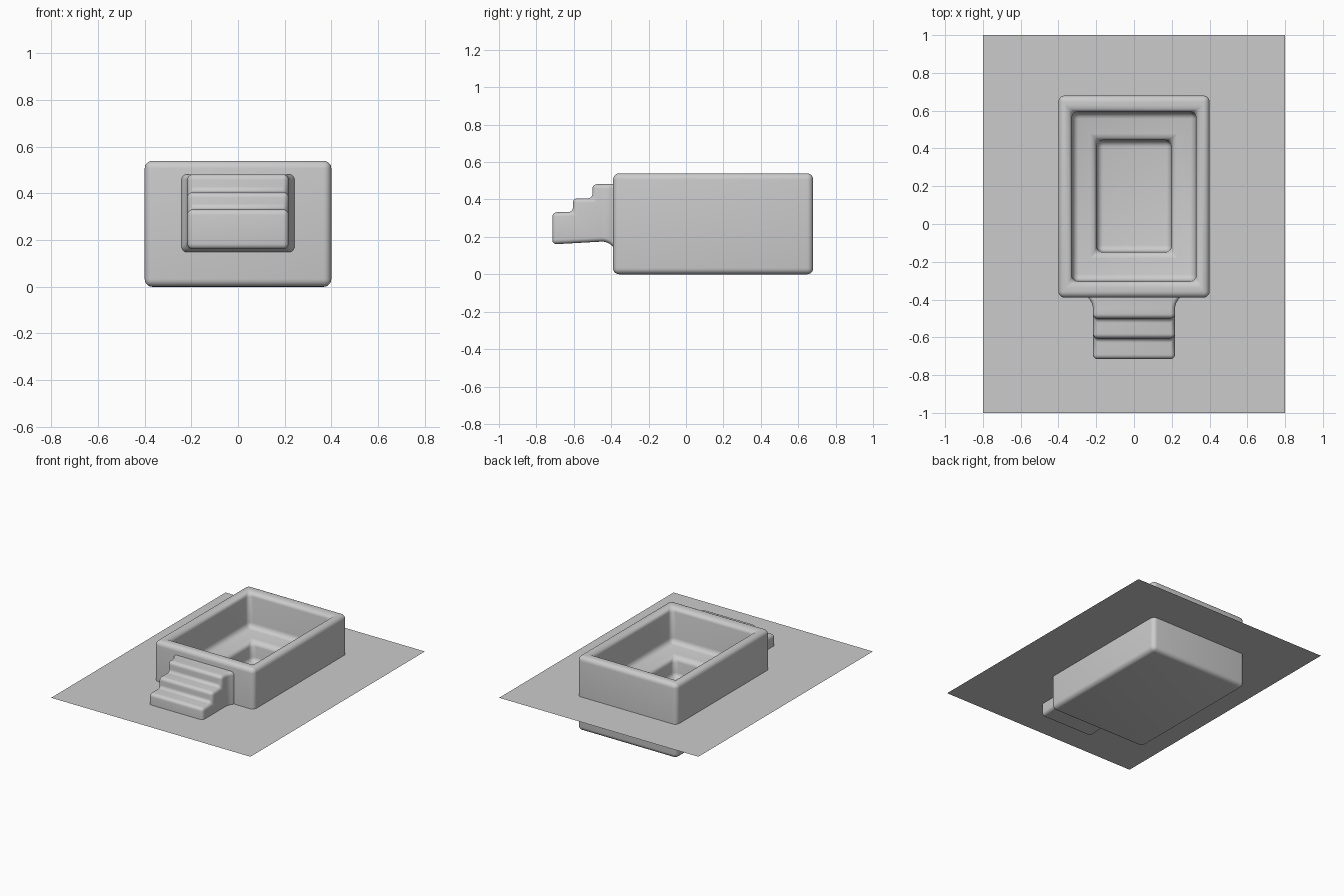
import bpy, bmesh, math

if "Cube" in bpy.data.objects:
    bpy.data.objects.remove(bpy.data.objects["Cube"])


def finish(name, bm):
    bmesh.ops.recalc_face_normals(bm, faces=bm.faces)
    me = bpy.data.meshes.new(name)
    bm.to_mesh(me)
    bm.free()
    ob = bpy.data.objects.new(name, me)
    bpy.context.collection.objects.link(ob)
    return ob


def ring(bm, hx, y0, y1, z):
    return [bm.verts.new(p) for p in
            ((-hx, y0, z), (hx, y0, z), (hx, y1, z), (-hx, y1, z))]


def bridge(bm, a, b):
    n = len(a)
    for i in range(n):
        j = (i + 1) % n
        bm.faces.new((a[i], a[j], b[j], b[i]))


def round_edges(bm, width, segments=5):
    bmesh.ops.recalc_face_normals(bm, faces=bm.faces)
    sharp = [e for e in bm.edges if e.calc_face_angle(0) > math.radians(20)]
    bmesh.ops.bevel(bm, geom=sharp, offset=width, segments=segments,
                    profile=0.5, affect='EDGES', clamp_overlap=True)


def smooth(ob):
    for p in ob.data.polygons:
        p.use_smooth = True


# Tub: outer box, rim, upper basin with ledge, and lower well
bm = bmesh.new()
rings = [ring(bm, *r) for r in (
    (0.40, -0.39, 0.68, 0.0),
    (0.40, -0.39, 0.68, 0.54),
    (0.33, -0.305, 0.595, 0.54),
    (0.325, -0.30, 0.59, 0.29),
    (0.20, -0.15, 0.445, 0.27),
    (0.195, -0.145, 0.44, 0.13))]
bm.faces.new(rings[0])
for a, b in zip(rings, rings[1:]):
    bridge(bm, a, b)
bm.faces.new(rings[-1])
round_edges(bm, 0.033)
smooth(finish("tub", bm))

# Steps: a stair profile across x, rounded, flaring where it meets the tub
profile = [(-0.715, 0.16), (-0.715, 0.332), (-0.605, 0.332), (-0.605, 0.406),
           (-0.50, 0.406), (-0.50, 0.482), (-0.36, 0.482), (-0.36, 0.18)]
bm = bmesh.new()
sides = [[bm.verts.new((x, y, z)) for y, z in profile] for x in (-0.217, 0.217)]
bridge(bm, *sides)
for s in sides:
    bm.faces.new(s)
round_edges(bm, 0.024)
for y in (-0.45, -0.435, -0.42, -0.405, -0.39):
    bmesh.ops.bisect_plane(bm, geom=bm.verts[:] + bm.edges[:] + bm.faces[:],
                           plane_co=(0, y, 0), plane_no=(0, 1, 0))
for v in bm.verts:
    t = min(1, max(0, (v.co.y + 0.45) / 0.06)) ** 2
    if abs(v.co.x) > 0.15:
        v.co.x += math.copysign(0.025 * t, v.co.x)
    if v.co.z < 0.25:
        v.co.z -= 0.03 * t
smooth(finish("steps", bm))

# Ground sheet with an opening hidden inside the tub walls
bm = bmesh.new()
bridge(bm, ring(bm, 0.8, -1, 1, 0.25), ring(bm, 0.365, -0.35, 0.64, 0.25))
sheet = finish("ground_sheet", bm)
